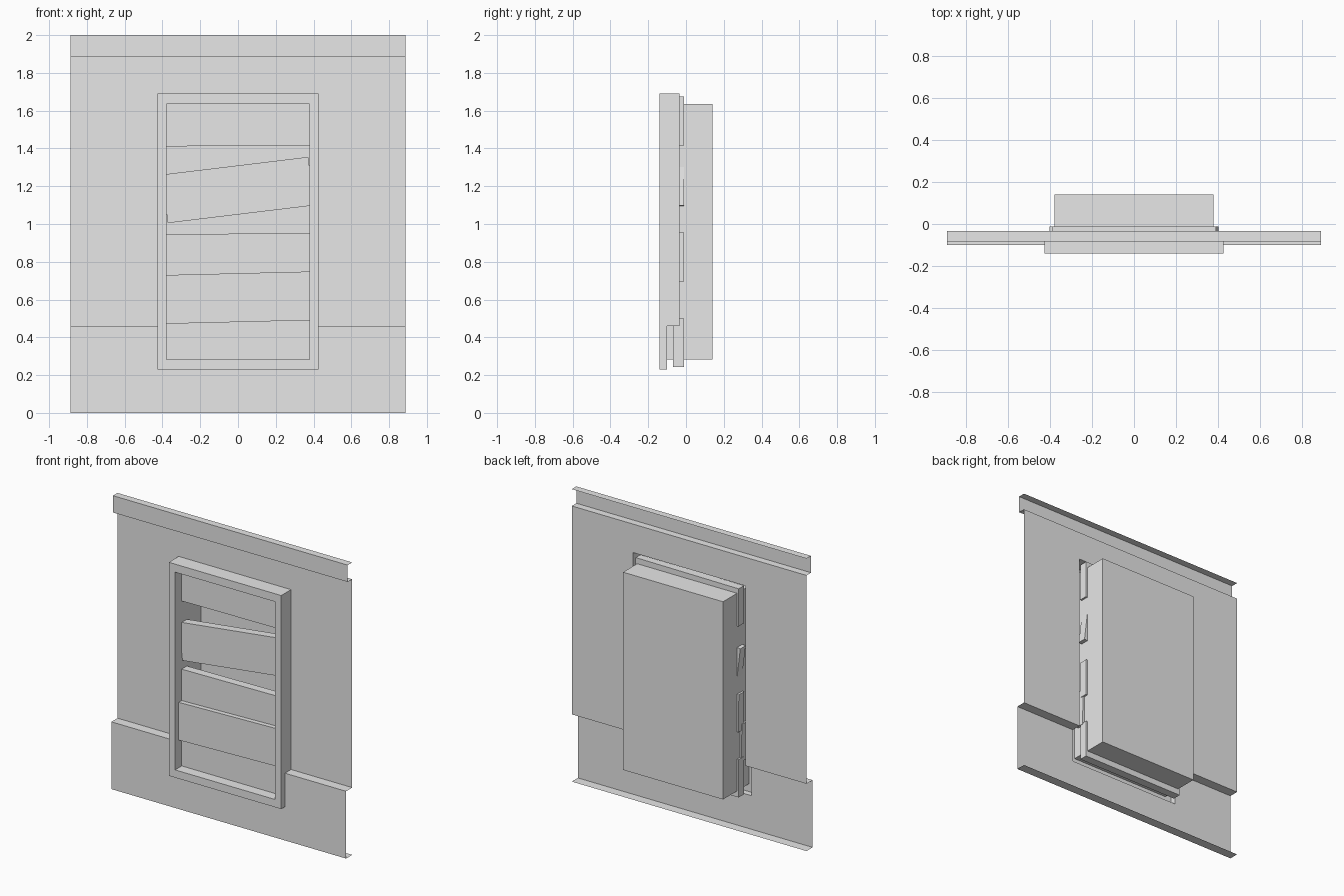
import bpy
import bmesh
from math import radians
from mathutils import Matrix

if "Cube" in bpy.data.objects:
    bpy.data.objects.remove(bpy.data.objects["Cube"], do_unlink=True)

grey = bpy.data.materials.new("plain grey")
grey.use_nodes = True
COLOUR = (0.8, 0.8, 0.8, 1)
grey.diffuse_color = COLOUR
grey.node_tree.nodes["Principled BSDF"].inputs["Base Color"].default_value = COLOUR

BACK, SKIRT, BAND, FRONT = -0.034, -0.10, -0.083, -0.14   # depth planes
HALF, LEDGE = 0.888, 0.46
OUT_X, OUT_LOW, OUT_TOP = 0.425, 0.23, 1.69              # surround
IN_X, IN_LOW, IN_TOP = 0.378, 0.283, 1.635               # recess


def finish(bm, name):
    bmesh.ops.remove_doubles(bm, verts=bm.verts, dist=0.0005)
    mesh = bpy.data.meshes.new(name)
    bm.to_mesh(mesh)
    bm.free()
    mesh.materials.append(grey)
    obj = bpy.data.objects.new(name, mesh)
    bpy.context.collection.objects.link(obj)
    return obj


def face(bm, points):
    bm.faces.new([bm.verts.new(p) for p in points])


def rect(y, x, low, top):
    return [(-x, y, low), (x, y, low), (x, y, top), (-x, y, top)]


# Wall sheet: a folded profile swept across, with an opening in the middle
bm = bmesh.new()
profile = [(BACK, 0), (SKIRT, 0), (SKIRT, OUT_LOW), (SKIRT, LEDGE),
           (BACK, LEDGE), (BACK, OUT_TOP), (BACK, 1.885),
           (BAND, 1.885), (BAND, 2), (BACK, 2)]
columns = [-HALF, -OUT_X, OUT_X, HALF]
for (y0, z0), (y1, z1) in zip(profile, profile[1:]):
    for x0, x1 in zip(columns, columns[1:]):
        in_opening = x0 == -OUT_X and z0 >= OUT_LOW and z1 <= OUT_TOP
        if not in_opening:
            face(bm, [(x0, y0, z0), (x1, y0, z0), (x1, y1, z1), (x0, y1, z1)])
finish(bm, "wall_panel")

# Window surround: outer sides notched to follow the wall, and a front ring
bm = bmesh.new()
side = [(FRONT, OUT_LOW), (SKIRT, OUT_LOW), (SKIRT, LEDGE),
        (BACK, LEDGE), (BACK, OUT_TOP), (FRONT, OUT_TOP)]
face(bm, [(OUT_X, y, z) for y, z in side])
face(bm, [(-OUT_X, y, z) for y, z in reversed(side)])
for z, y, s in ((OUT_TOP, BACK, 1), (OUT_LOW, SKIRT, -1)):
    face(bm, [(-OUT_X * s, FRONT, z), (OUT_X * s, FRONT, z),
              (OUT_X * s, y, z), (-OUT_X * s, y, z)])
outer = rect(FRONT, OUT_X, OUT_LOW, OUT_TOP)
inner = rect(FRONT, IN_X, IN_LOW, IN_TOP)
for i in range(4):
    j = (i + 1) % 4
    face(bm, [outer[i], outer[j], inner[j], inner[i]])
finish(bm, "window_surround")

# Deep recess, closed at the back
bm = bmesh.new()
rear = rect(0.14, IN_X, IN_LOW, IN_TOP)
for i in range(4):
    j = (i + 1) % 4
    face(bm, [inner[i], inner[j], rear[j], rear[i]])
face(bm, rear)
finish(bm, "window_recess")

# Boards nailed across the opening: height, tilt, depth
boards = [(1.5425, 0.4, -0.04), (1.18, 6.9, -0.04), (0.82, 0.7, -0.04),
          (0.61, 1.4, -0.072), (0.371, 0, -0.04)]
for n, (z, tilt, y) in enumerate(boards, 1):
    bm = bmesh.new()
    bmesh.ops.create_cube(bm, size=1, matrix=Matrix.Diagonal((0.78, 0.057, 0.258, 1)))
    board = finish(bm, f"board_{n}")
    board.location = (0, y, z)
    board.rotation_euler.y = -radians(tilt)
